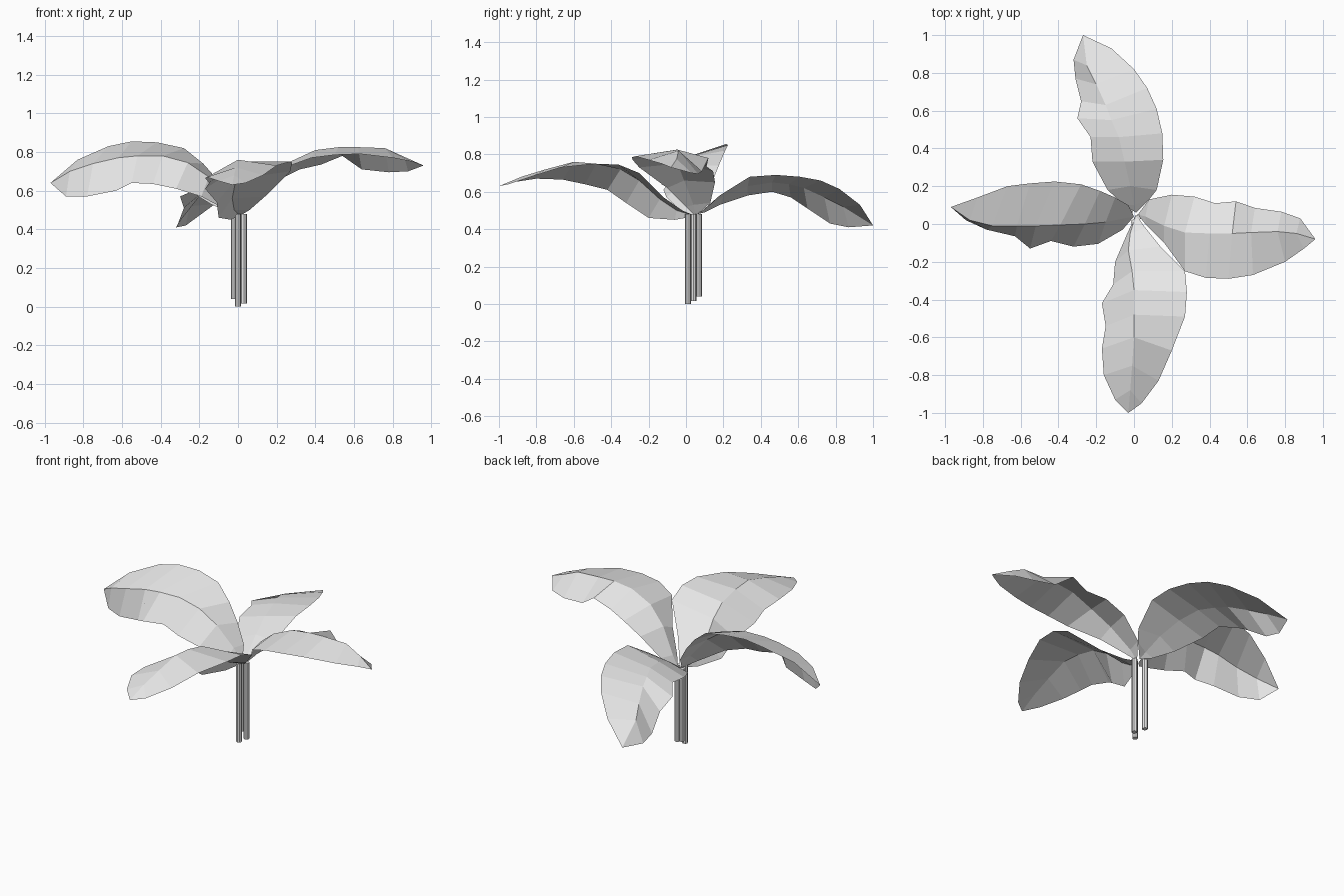
import bpy, bmesh

# One plain grey for the whole plant
grey = bpy.data.materials.new("plain grey")
grey.diffuse_color = (0.8, 0.8, 0.8, 1)


def finish(name, bm):
    mesh = bpy.data.meshes.new(name)
    bm.to_mesh(mesh)
    bm.free()
    mesh.materials.append(grey)
    obj = bpy.data.objects.new(name, mesh)
    bpy.context.collection.objects.link(obj)


def leaf(name, base, tip, left, rib, right):
    """Stretch two rows of faces between a rib and its two edges."""
    bm = bmesh.new()
    root, end = bm.verts.new(base), bm.verts.new(tip)
    rows = [[root] + [bm.verts.new(p) for p in path] + [end]
            for path in (left, rib, right)]
    for a, b in zip(rows, rows[1:]):
        for i in range(len(a) - 1):
            corners = list(dict.fromkeys((a[i], b[i], b[i + 1], a[i + 1])))
            bm.faces.new(corners)
    # Upper sides face up
    bm.normal_update()
    if sum(f.normal.z * f.calc_area() for f in bm.faces) < 0:
        bmesh.ops.reverse_faces(bm, faces=bm.faces[:])
    finish(name, bm)


def stem(name, x, y, bottom, top=0.48, radius=0.016):
    bm = bmesh.new()
    bmesh.ops.create_cone(bm, cap_ends=True, segments=8, radius1=radius,
                          radius2=radius, depth=top - bottom)
    bmesh.ops.translate(bm, verts=bm.verts, vec=(x, y, (top + bottom) / 2))
    finish(name, bm)


# Leaves: each has a ragged edge, a rib and a broad edge
leaf("right_leaf", (.02, .05, .47), (.96, -.08, .73),
     [(.08, .13, .54), (.2, .155, .65), (.32, .145, .71), (.43, .11, .735),
      (.54, .12, .78), (.64, .085, .71), (.78, .065, .695), (.88, .03, .70)],
     [(.06, .04, .53), (.16, -.01, .66), (.27, -.045, .75), (.4, -.05, .81),
      (.52, -.05, .825), (.62, -.045, .825), (.76, -.04, .82), (.86, -.05, .775)],
     [(.06, 0, .52), (.16, -.1, .62), (.27, -.25, .73), (.38, -.285, .77),
      (.5, -.29, .785), (.63, -.27, .79), (.8, -.2, .77), (.9, -.13, .75)])

leaf("back_leaf", (.01, .06, .48), (-.27, 1, .42),
     [(-.05, .1, .49), (-.14, .18, .53), (-.22, .33, .58), (-.23, .46, .6),
      (-.3, .56, .57), (-.28, .65, .51), (-.31, .77, .43), (-.32, .87, .41)],
     [(0, .1, .51), (-.02, .2, .575), (-.05, .33, .63), (-.08, .46, .65),
      (-.12, .55, .64), (-.15, .63, .62), (-.2, .74, .57), (-.25, .84, .52)],
     [(.08, .13, .53), (.12, .18, .58), (.155, .34, .68), (.15, .48, .69),
      (.12, .61, .68), (.07, .72, .66), (0, .82, .615), (-.12, .93, .53)])

leaf("left_leaf", (0, .04, .47), (-.97, .09, .64),
     [(-.06, -.03, .5), (-.19, -.105, .57), (-.32, -.12, .61), (-.44, -.09, .635),
      (-.55, -.13, .64), (-.63, -.065, .6), (-.78, -.03, .57), (-.89, .02, .57)],
     [(-.05, .03, .55), (-.15, .01, .67), (-.26, 0, .745), (-.39, -.005, .78),
      (-.52, -.01, .78), (-.62, -.01, .77), (-.75, -.01, .74), (-.87, .02, .7)],
     [(-.03, .1, .55), (-.1, .14, .65), (-.18, .175, .74), (-.28, .21, .82),
      (-.42, .225, .85), (-.55, .215, .855), (-.67, .2, .83), (-.83, .14, .76)])

leaf("front_leaf", (.01, .05, .47), (-.03, -1, .63),
     [(-.04, -.06, .45), (-.1, -.2, .46), (-.11, -.32, .54), (-.17, -.42, .61),
      (-.15, -.54, .64), (-.17, -.66, .665), (-.16, -.8, .67), (-.1, -.93, .65)],
     [(-.02, -.05, .5), (-.03, -.14, .56), (-.01, -.25, .66), (0, -.35, .72),
      (0, -.48, .75), (0, -.6, .76), (-.01, -.75, .72), (-.02, -.88, .68)],
     [(.06, -.02, .5), (.14, -.12, .57), (.27, -.25, .7), (.28, -.36, .745),
      (.27, -.49, .75), (.2, -.67, .73), (.13, -.83, .68), (.04, -.95, .64)])

# Bundle of thin upright stems
stem("front_stem", 0, .01, 0)
stem("right_stem", .03, .04, .015)
stem("back_stem", -.02, .07, .04)
